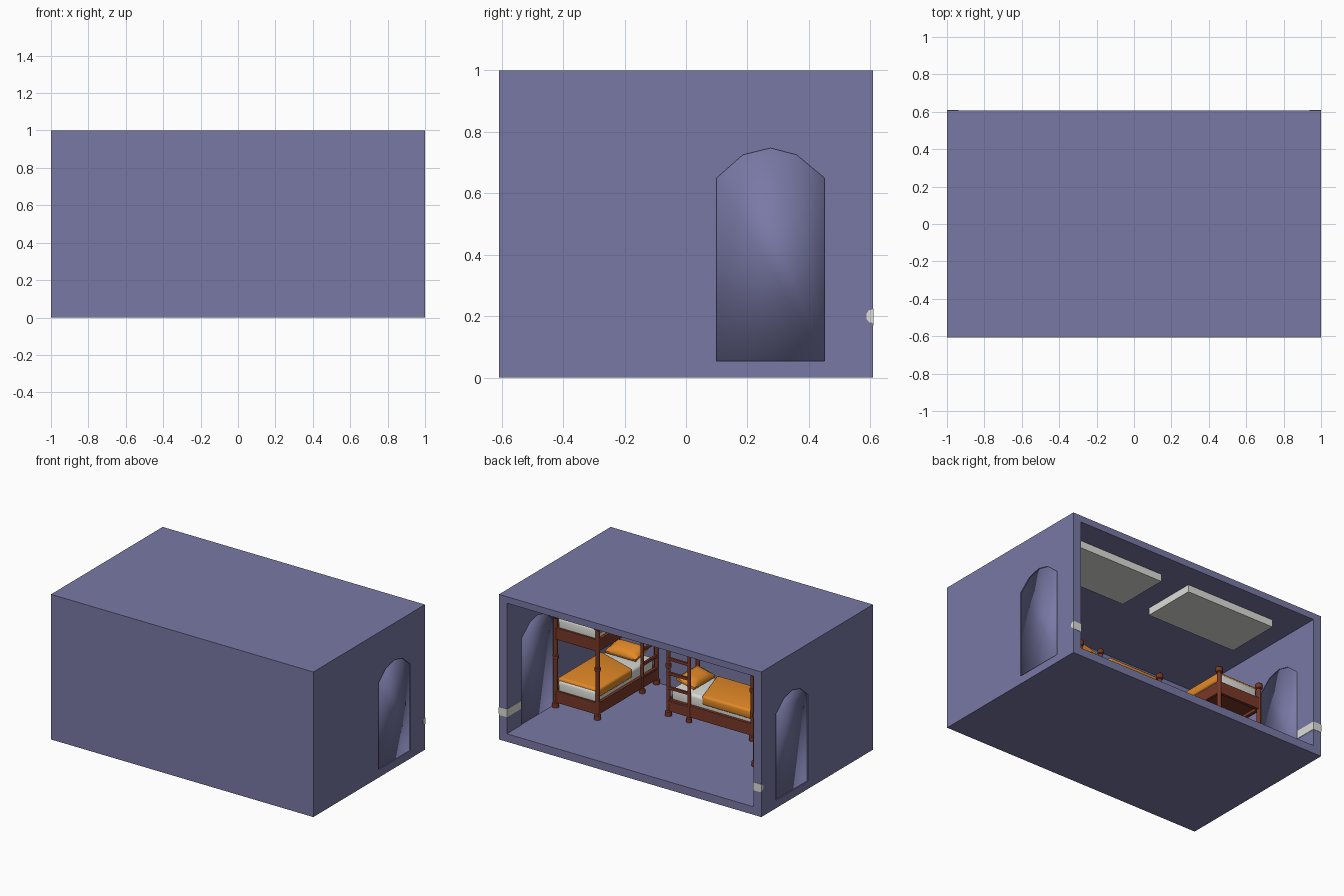
import bpy, bmesh, math
from mathutils import Matrix, Vector

if "Cube" in bpy.data.objects:
    bpy.data.objects.remove(bpy.data.objects["Cube"])


def material(name, rgb):
    m = bpy.data.materials.new(name)
    m.diffuse_color = (*rgb, 1)
    m.use_nodes = True
    m.node_tree.nodes["Principled BSDF"].inputs["Base Color"].default_value = m.diffuse_color
    return m


WALL = material("wall_blue", (0.19, 0.19, 0.38))
WOOD = material("red_brown_wood", (0.19, 0.04, 0.02))
CLOTH = material("orange_cloth", (0.76, 0.25, 0.02))
WHITE = material("white", (0.72, 0.72, 0.69))


def finish(name, bm, mat, M=Matrix(), smooth=None):
    bm.transform(M)
    bmesh.ops.recalc_face_normals(bm, faces=bm.faces)
    me = bpy.data.meshes.new(name)
    bm.to_mesh(me)
    bm.free()
    me.materials.append(mat)
    ob = bpy.data.objects.new(name, me)
    bpy.context.collection.objects.link(ob)
    if smooth is not None:
        bpy.ops.object.select_all(action='DESELECT')
        ob.select_set(True)
        bpy.context.view_layer.objects.active = ob
        bpy.ops.object.shade_smooth_by_angle(angle=math.radians(smooth))
    return ob


def box(name, lo, hi, mat, M=Matrix(), bevel=0):
    bm = bmesh.new()
    bmesh.ops.create_cube(bm, size=1)
    for v in bm.verts:
        v.co = Vector([(a + b) / 2 + c * (b - a) for a, b, c in zip(lo, hi, v.co)])
    if bevel:
        bmesh.ops.bevel(bm, geom=bm.edges[:], offset=bevel, segments=3, profile=0.5, affect='EDGES')
    return finish(name, bm, mat, M, 40 if bevel else None)


def prism(name, pts, direction, mat, M=Matrix(), bevel=0, smooth=None):
    """Extrude a closed 3D outline along a direction."""
    bm = bmesh.new()
    f = bm.faces.new([bm.verts.new(p) for p in pts])
    r = bmesh.ops.extrude_face_region(bm, geom=[f])
    bmesh.ops.translate(bm, vec=direction, verts=[g for g in r['geom'] if isinstance(g, bmesh.types.BMVert)])
    if bevel:
        bmesh.ops.bevel(bm, geom=bm.edges[:], offset=bevel, segments=3, profile=0.5, affect='EDGES')
    return finish(name, bm, mat, M, smooth)


def turned(name, x, y, profile, M, n=10):
    """Lathe a (radius, z) profile."""
    bm = bmesh.new()
    rings = []
    for r, z in profile:
        rings.append([bm.verts.new((x + r * math.cos(2 * math.pi * i / n),
                                    y + r * math.sin(2 * math.pi * i / n), z)) for i in range(n)])
    for a, b in zip(rings, rings[1:]):
        for i in range(n):
            bm.faces.new((a[i], a[(i + 1) % n], b[(i + 1) % n], b[i]))
    bm.faces.new(rings[0])
    bm.faces.new(rings[-1])
    return finish(name, bm, WOOD, M, 40)


def cut(ob, cutter):
    mod = ob.modifiers.new("cut", 'BOOLEAN')
    mod.operation = 'DIFFERENCE'
    mod.solver = 'EXACT'
    mod.object = cutter
    bpy.context.view_layer.objects.active = ob
    bpy.ops.object.modifier_apply(modifier=mod.name)
    bpy.data.objects.remove(cutter)


# room shell, open at the back, with an arched doorway in each side
ARCH = [(0.10, 0.055), (0.45, 0.055), (0.45, 0.65), (0.36, 0.725),
        (0.275, 0.747), (0.185, 0.725), (0.10, 0.65)]
room = box("room_shell", (-1, -0.608, 0), (1, 0.608, 1), WALL)
cut(room, box("room_cutter", (-0.94, -0.55, 0.055), (0.94, 0.8, 0.955), WALL))
for s, side in ((1, "right"), (-1, "left")):
    cut(room, prism("door_cutter", [(s * 0.9, y, z) for y, z in ARCH], (s * 0.2, 0, 0), WALL))
    prism(side + "_door", [(s * 0.944, y, z) for y, z in ARCH], (s * 0.05, 0, 0), WALL, smooth=180)

    # white band wrapped round the open edge of the wall
    x0, x1 = sorted((s * 0.937, s * 0.941))
    box(side + "_band_inside", (x0, 0.455, 0.17), (x1, 0.61, 0.225), WHITE)
    x0, x1 = sorted((s * 0.937, s * 1.0))
    box(side + "_band_edge", (x0, 0.606, 0.17), (x1, 0.61, 0.225), WHITE)
    tab = [(0.61, 0.178), (0.596, 0.18), (0.588, 0.19), (0.588, 0.21), (0.596, 0.22), (0.61, 0.222)]
    prism(side + "_band_outside", [(s * 0.998, y, z) for y, z in tab], (s * 0.003, 0, 0), WHITE)

# ceiling light panels
box("ceiling_panel_right", (0.14, 0.06, 0.905), (0.81, 0.43, 0.955), WHITE)
box("ceiling_panel_left", (-0.75, 0.06, 0.905), (-0.07, 0.44, 0.955), WHITE)

POST = [(0.022, 0.055), (0.022, 0.085), (0.014, 0.09), (0.014, 0.385), (0.02, 0.39), (0.02, 0.41),
        (0.014, 0.415), (0.014, 0.67), (0.022, 0.675), (0.024, 0.69), (0.022, 0.705), (0.01, 0.715)]
RAIL = [(0.019, 0.055), (0.019, 0.08), (0.012, 0.085), (0.012, 0.67), (0.019, 0.675),
        (0.021, 0.69), (0.019, 0.7), (0.008, 0.708)]


def pillow(name, x, y, z, M):
    bm = bmesh.new()
    bmesh.ops.create_cube(bm, size=2)
    bmesh.ops.subdivide_edges(bm, edges=bm.edges[:], cuts=5, use_grid_fill=True)
    for v in bm.verts:
        u, w = v.co.x, v.co.y
        puff = 0.25 + 0.75 * math.sqrt(max(0, (1 - u ** 4) * (1 - w ** 4)))
        v.co = Vector((u * 0.115, w * 0.07, v.co.z * 0.034 * puff))
    tilt = Matrix.Translation((x, y, z)) @ Matrix.Rotation(math.radians(-14), 4, 'X')
    finish(name, bm, CLOTH, M @ tilt, 60)


def bunk(label, M, s):
    """Bunk bed with its head at -y and the ladder on the s side of x."""
    W, L = 0.16, 0.32
    for x in (-W, W):
        for y in (-L, L):
            turned(label + "_post", x, y, POST, M)
    for level, z in (("lower", 0.09), ("upper", 0.525)):
        n = f"{label}_{level}_"
        # frame boards and base
        for e in (-1, 1):
            box(n + "side_board", (e * W - 0.01, -L, z), (e * W + 0.01, L, z + 0.08), WOOD, M)
            box(n + "end_board", (-W, e * L - 0.01, z), (W, e * L + 0.01, z + 0.08), WOOD, M)
        box(n + "base", (-W, -L, z + 0.02), (W, L, z + 0.04), WOOD, M)
        # mattress, blanket turned back on a slant, pillow
        box(n + "mattress", (-W + 0.012, -L + 0.012, z + 0.04), (W - 0.012, L - 0.004, z + 0.15),
            WHITE, M, bevel=0.02)
        b = W - 0.004
        outline = [(-s * b, -0.17), (s * b, -0.07), (s * b, L - 0.012), (-s * b, L - 0.012)]
        prism(n + "blanket", [(x, y, z + 0.1) for x, y in outline], (0, 0, 0.064), CLOTH, M,
              bevel=0.016, smooth=50)
        pillow(n + "pillow", 0, -0.225, z + 0.19, M)
    # ladder
    xl, y0, y1 = s * (W + 0.004), -L, -L + 0.16
    turned(label + "_ladder_rail", xl, y1, RAIL, M)
    for i in range(5):
        z = 0.14 + 0.1 * i
        box(label + "_ladder_rung", (xl - 0.008, y0, z), (xl + 0.008, y1, z + 0.018), WOOD, M)


# three bunk beds: one by each side wall, one across the front wall
bunk("right_bunk", Matrix.Translation((0.76, -0.215, 0)), -1)
bunk("left_bunk", Matrix.Translation((-0.76, -0.215, 0)), 1)
bunk("middle_bunk", Matrix.Translation((-0.05, -0.355, 0)) @ Matrix.Rotation(math.pi / 2, 4, 'Z'), 1)
